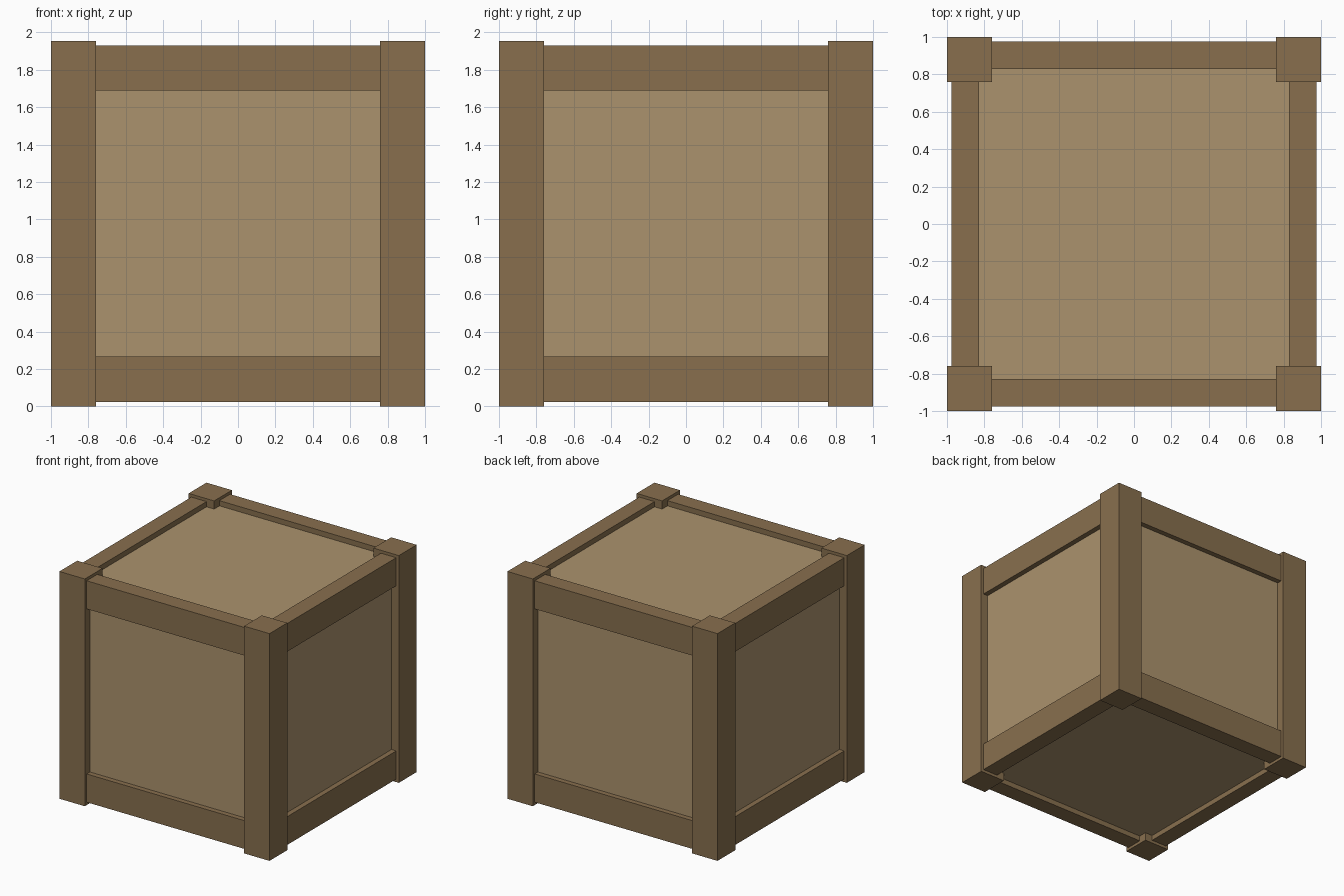
import bpy
from math import radians
from mathutils import Matrix

if "Cube" in bpy.data.objects:
    bpy.data.objects.remove(bpy.data.objects["Cube"])


def material(name, color):
    m = bpy.data.materials.new(name)
    m.diffuse_color = (*color, 1)
    m.use_nodes = True
    m.node_tree.nodes["Principled BSDF"].inputs["Base Color"].default_value = m.diffuse_color
    return m


FRAME = material("dark_wood", (0.246, 0.159, 0.076))
PANEL = material("light_wood", (0.41, 0.29, 0.153))

HEIGHT = 1.955
POST_IN = 0.758              # inner edge of the corner posts
RAIL_OUT, RAIL_IN = 0.975, 0.83
PANEL_OUT = 0.93


def box(name, lo, hi, mat, turn=0):
    """Box between two corners, turned about the z axis of the crate."""
    size = [b - a for a, b in zip(lo, hi)]
    mid = [(a + b) / 2 for a, b in zip(lo, hi)]
    bpy.ops.mesh.primitive_cube_add(size=1)
    ob = bpy.context.object
    ob.name = name
    ob.data.transform(Matrix.Rotation(radians(turn), 4, 'Z')
                      @ Matrix.Translation(mid) @ Matrix.Diagonal((*size, 1)))
    ob.data.materials.append(mat)
    return ob


# Recessed body forming all six panels
box("panel_body", (-PANEL_OUT, -PANEL_OUT, 0.07),
    (PANEL_OUT, PANEL_OUT, HEIGHT - 0.07), PANEL)

# Each side: one corner post, a lower rail and an upper rail
for i, side in enumerate(("front", "right", "back", "left")):
    turn = 90 * i
    box(side + "_corner_post", (-1, -1, 0), (-POST_IN, -POST_IN, HEIGHT), FRAME, turn)
    for level, z0, z1 in (("lower", 0.025, 0.268), ("upper", 1.688, 1.93)):
        box(f"{side}_{level}_rail", (-POST_IN, -RAIL_OUT, z0),
            (POST_IN, -RAIL_IN, z1), FRAME, turn)
